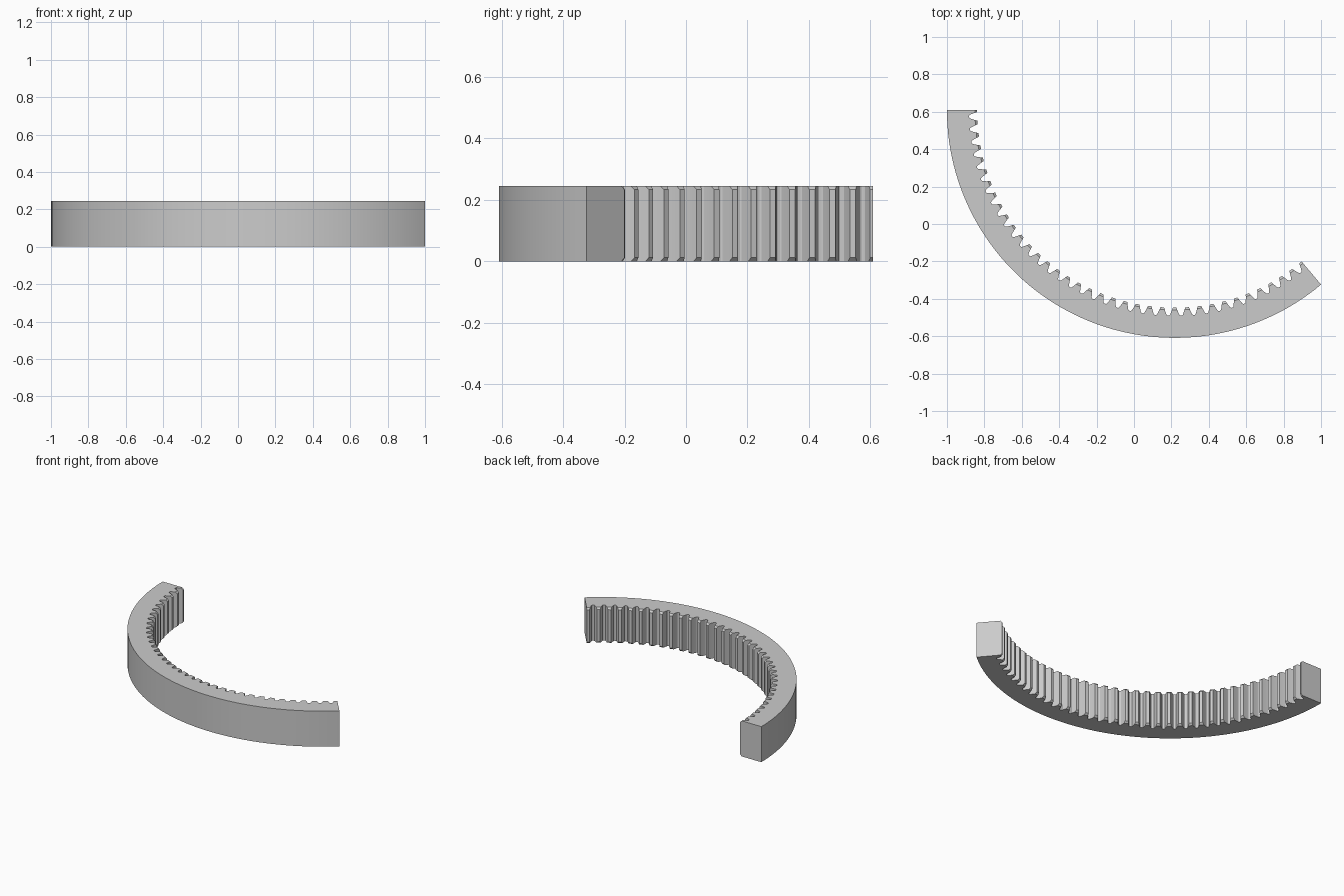
import bpy, bmesh, math

if "Cube" in bpy.data.objects:
    bpy.data.objects.remove(bpy.data.objects["Cube"])

# Ring segment dimensions
R_OUT, R_TIP, HEIGHT, CHAMFER = 1.2174, 1.056, 0.245, 0.012
CX, CY = 0.2174, 0.6087
SPAN, PITCH, GAPS, OUTER_STEPS = 130.0, 3.6, 36, 65

# Half profile of one tooth gap: (radius, half angle in degrees)
R_CH = R_TIP + CHAMFER
GAP = [(R_TIP, 1.29), (R_CH, 1.05), (1.0755, 0.9), (1.090, 0.6), (1.0965, 0.45), (1.0995, 0.2)]


def xy(r, a):
    t = math.radians(180 + a)
    return CX + r * math.cos(t), CY + r * math.sin(t)


# Outline pairs: point at mid height and point on the end faces (tooth tips chamfered)
outline = [((R_TIP, 0), (R_CH, 0))]
for k in range(GAPS):
    g = PITCH * (k + 0.5)
    for side, pts in ((-1, GAP), (1, GAP[::-1])):
        for r, h in pts:
            end = (R_CH, g + side * GAP[1][1]) if r == R_TIP else (r, g + side * h)
            outline.append(((r, g + side * h), end))
outline.append(((R_TIP, SPAN), (R_CH, SPAN)))
for i in range(OUTER_STEPS, -1, -1):
    p = (R_OUT, SPAN * i / OUTER_STEPS)
    outline.append((p, p))

# Stack four levels of the outline and skin them
bm = bmesh.new()
levels = [(0, 1), (CHAMFER, 0), (HEIGHT - CHAMFER, 0), (HEIGHT, 1)]
rings = []
for z, which in levels:
    ring, last = [], None
    for pair in outline:
        key = tuple(round(v, 6) for v in pair[which])
        if key != last:
            v = bm.verts.new((*xy(*pair[which]), z))
        ring.append(v)
        last = key
    rings.append(ring)


def unique(vs):
    return list(dict.fromkeys(vs))


n = len(outline)
for lo, hi in zip(rings, rings[1:]):
    for i in range(n):
        j = (i + 1) % n
        face = unique([lo[i], lo[j], hi[j], hi[i]])
        if len(face) > 2:
            bm.faces.new(face)

# Flat bottom and top
caps = [bm.faces.new(unique(rings[0])), bm.faces.new(unique(rings[-1]))]
bm.normal_update()
bmesh.ops.triangulate(bm, faces=caps, quad_method='BEAUTY', ngon_method='EAR_CLIP')
bmesh.ops.recalc_face_normals(bm, faces=bm.faces)

mesh = bpy.data.meshes.new("ring_gear_segment")
bm.to_mesh(mesh)
bm.free()
gear = bpy.data.objects.new("ring_gear_segment", mesh)
bpy.context.collection.objects.link(gear)

# Plain grey metal
grey = bpy.data.materials.new("grey_metal")
grey.diffuse_color = (0.6, 0.6, 0.6, 1)
grey.use_nodes = True
grey.node_tree.nodes["Principled BSDF"].inputs["Base Color"].default_value = grey.diffuse_color
mesh.materials.append(grey)

# Smooth outer wall, crisp teeth
bpy.context.view_layer.objects.active = gear
gear.select_set(True)
bpy.ops.object.shade_smooth_by_angle(angle=math.radians(25))
